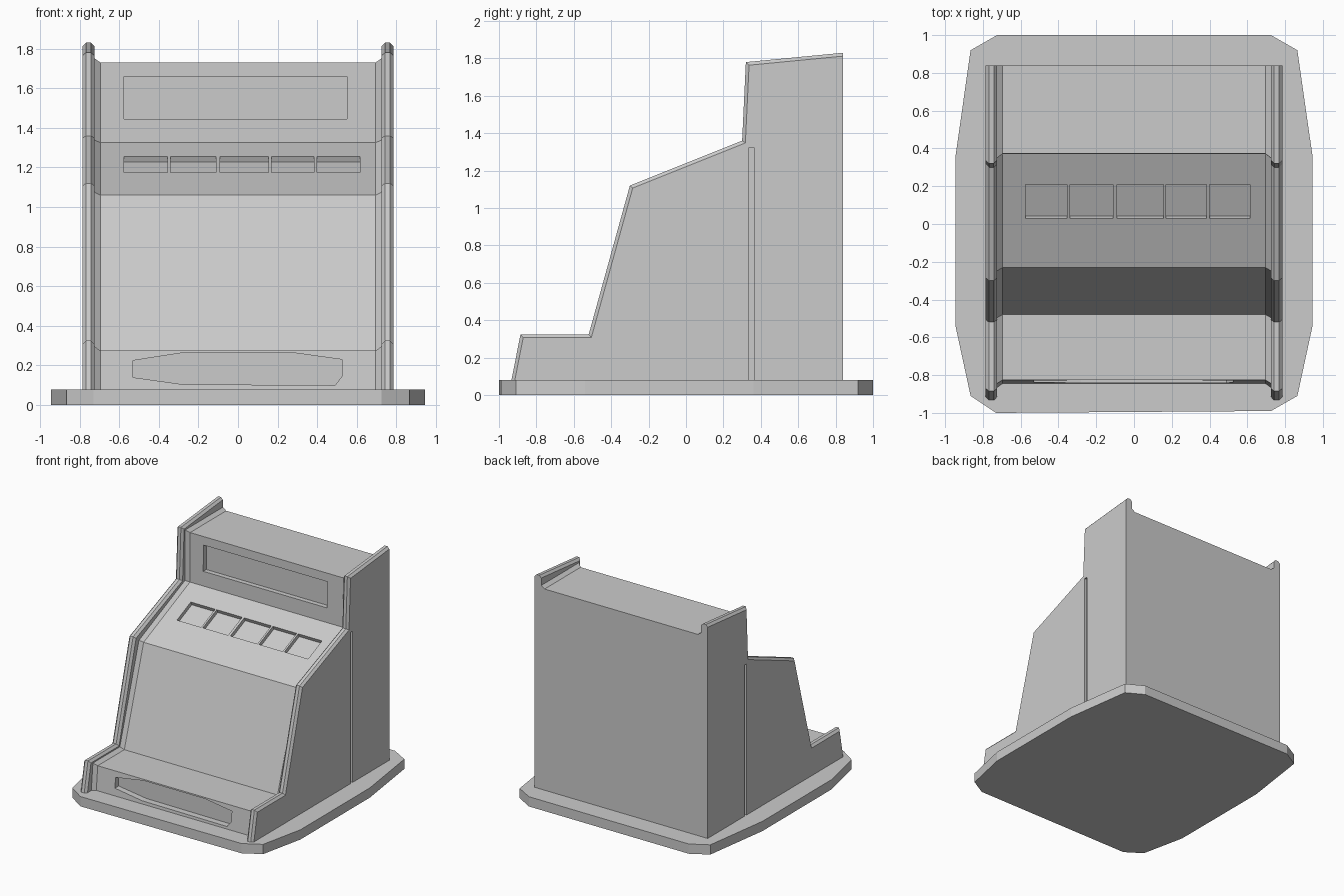
import bpy, bmesh, math
from mathutils import Vector, Matrix

if "Cube" in bpy.data.objects:
    bpy.data.objects.remove(bpy.data.objects["Cube"])


def loft(name, rings):
    """Join equal-length closed rings of 3D points into a capped solid."""
    bm = bmesh.new()
    loops = [[bm.verts.new(p) for p in r] for r in rings]
    for a, b in zip(loops, loops[1:]):
        for i in range(len(a)):
            j = (i + 1) % len(a)
            bm.faces.new((a[i], a[j], b[j], b[i]))
    bm.faces.new(loops[0])
    bm.faces.new(loops[-1])
    bmesh.ops.recalc_face_normals(bm, faces=bm.faces)
    me = bpy.data.meshes.new(name)
    bm.to_mesh(me)
    bm.free()
    ob = bpy.data.objects.new(name, me)
    bpy.context.collection.objects.link(ob)
    return ob


def offset(path, d):
    """Mitred outward offset of an open (y, z) path; ends stay on floor and back."""
    pts = [Vector(p) for p in path]
    nrm = []
    for a, b in zip(pts, pts[1:]):
        t = (b - a).normalized()
        nrm.append(Vector((-t.y, t.x)))
    out = []
    for i, p in enumerate(pts):
        n1, n2 = nrm[max(i - 1, 0)], nrm[min(i, len(nrm) - 1)]
        out.append(p + (n1 + n2) * (d / (1 + n1.dot(n2))))
    out[0].y = pts[0].y
    out[-1].x = pts[-1].x
    return [tuple(p) for p in out]


def side_ring(x, path, floor):
    return [(x, y, z) for y, z in path + [(path[-1][0], floor)]]


def box(name, lo, hi, mat=None):
    ring = [(lo[0], lo[1]), (hi[0], lo[1]), (hi[0], hi[1]), (lo[0], hi[1])]
    ob = loft(name, [[(x, y, z) for x, y in ring] for z in (lo[2], hi[2])])
    if mat:
        ob.data.transform(mat)
    return ob


def cut(target, cutter):
    cutter.hide_render = True
    m = target.modifiers.new("cut", 'BOOLEAN')
    m.operation, m.solver, m.object = 'DIFFERENCE', 'EXACT', cutter
    bpy.context.view_layer.objects.active = target
    bpy.ops.object.modifier_apply(modifier=m.name)
    bpy.data.objects.remove(cutter)


# Base plate
half = [(0.725, 1.0), (0.865, 0.92), (0.945, 0.36), (0.945, -0.54), (0.865, -0.91), (0.725, -0.99)]
outline = half + [(-x, y) for x, y in reversed(half)]
outline[6] = (-0.73, -1.0)
loft("base_plate", [[(x, y, z) for x, y in outline] for z in (0.0, 0.08)])

# Cabinet body with small fillets flaring into the side panels
FLOOR = 0.07
body_path = [(-0.845, FLOOR), (-0.825, 0.275), (-0.48, 0.275), (-0.23, 1.06),
             (0.37, 1.325), (0.372, 1.73), (0.84, 1.73)]
flare = offset(body_path, 0.025)
body = loft("cabinet_body", [side_ring(x, p, FLOOR) for x, p in
            ((-0.73, flare), (-0.695, body_path), (0.695, body_path), (0.73, flare))])

# Display window recess
cut(body, box("display_cutter", (-0.575, 0.2, 1.445), (0.55, 0.41, 1.66)))

# Row of button recesses on the sloping deck
tilt = math.atan2(0.265, 0.6)
deck = Matrix.Translation((0, -0.23, 1.06)) @ Matrix.Rotation(tilt, 4, 'X')
y0, y1 = 0.26 / math.cos(tilt), 0.44 / math.cos(tilt)
for a, b in ((-0.575, -0.355), (-0.34, -0.11), (-0.09, 0.155), (0.17, 0.385), (0.40, 0.615)):
    cut(body, box("button_cutter", (a, y0, -0.03), (b, y1, 0.1), deck))

# Payout tray recess in the lower front
tray = [(-0.53, 0.14), (-0.53, 0.225), (-0.28, 0.264), (0.28, 0.264),
        (0.525, 0.23), (0.525, 0.145), (0.49, 0.1), (-0.28, 0.105)]
cut(body, loft("tray_cutter", [[(x, y, z) for x, z in tray] for y in (-1.0, -0.79)]))

# Side panels with chamfered rims and a vertical groove
panel_path = [(-0.935, FLOOR), (-0.885, 0.325), (-0.52, 0.325), (-0.30, 1.12),
              (0.30, 1.36), (0.32, 1.78), (0.84, 1.83)]
inset = offset(panel_path, -0.018)
for s, side in ((-1, "left"), (1, "right")):
    panel = loft(side + "_side_panel", [side_ring(s * x, p, FLOOR) for x, p in
                 ((0.725, inset), (0.742, panel_path), (0.768, panel_path), (0.785, inset))])
    xs = sorted((s * 0.765, s * 0.9))
    cut(panel, box("groove_cutter", (xs[0], 0.335, 0.0), (xs[1], 0.365, 1.32)))
